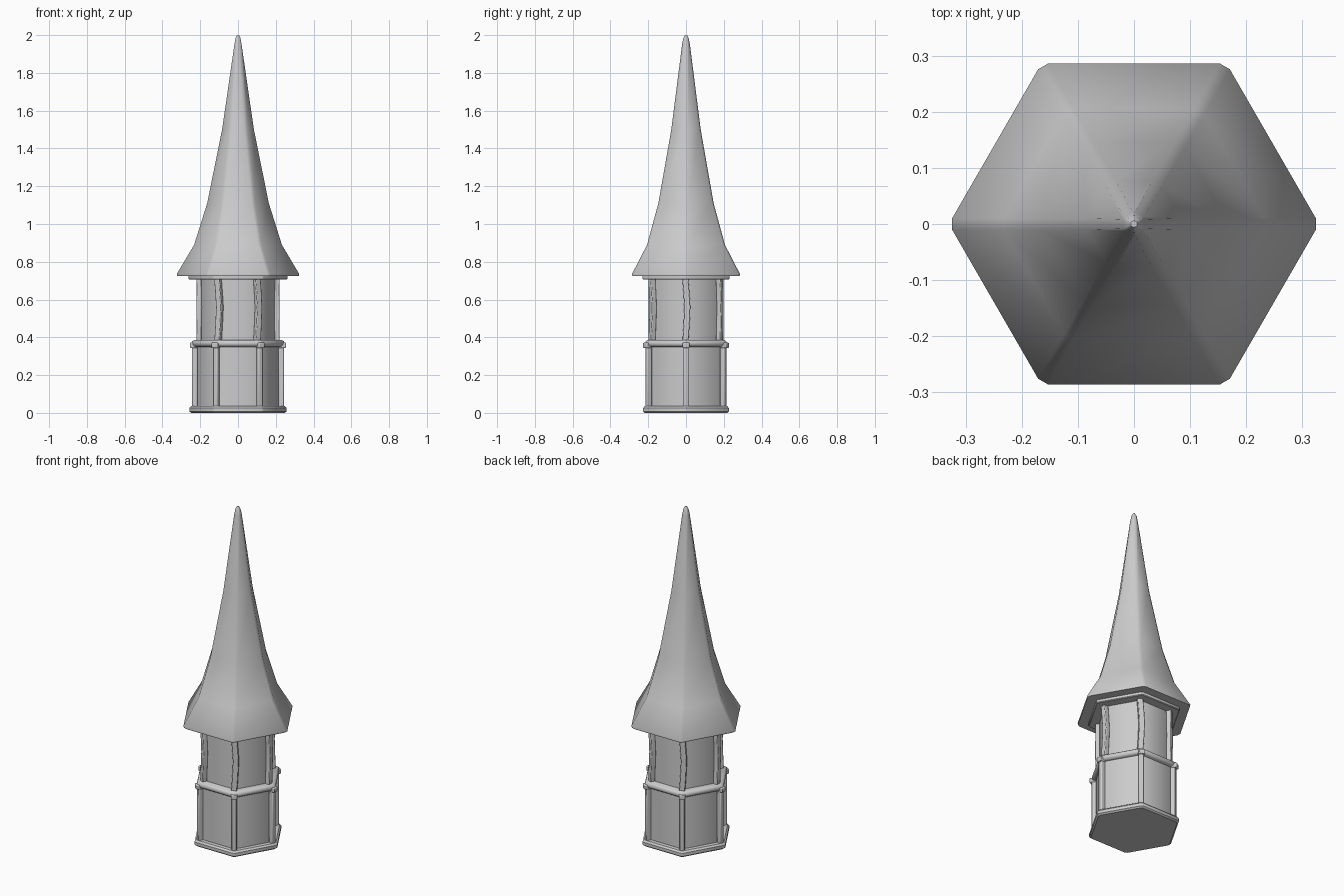
import bpy, bmesh
from math import cos, sin, pi
from mathutils import Vector

if "Cube" in bpy.data.objects:
    bpy.data.objects.remove(bpy.data.objects["Cube"])


def finish(bm, name, angle=0.6, bevel=0.0, segments=2):
    bmesh.ops.recalc_face_normals(bm, faces=bm.faces)
    mesh = bpy.data.meshes.new(name)
    bm.to_mesh(mesh)
    bm.free()
    ob = bpy.data.objects.new(name, mesh)
    bpy.context.collection.objects.link(ob)
    if bevel:
        mod = ob.modifiers.new("bevel", 'BEVEL')
        mod.width = bevel
        mod.segments = segments
    bpy.ops.object.select_all(action='DESELECT')
    ob.select_set(True)
    bpy.context.view_layer.objects.active = ob
    bpy.ops.object.shade_smooth_by_angle(angle=angle)
    return ob


def skin(bm, loops):
    """Join equal-length loops of points into a capped tube."""
    rings = [[bm.verts.new(p) for p in loop] for loop in loops]
    n = len(rings[0])
    for a, b in zip(rings, rings[1:]):
        for i in range(n):
            j = (i + 1) % n
            bm.faces.new((a[i], a[j], b[j], b[i]))
    bm.faces.new(rings[0][::-1])
    bm.faces.new(rings[-1])


def hex_ring(r, z, cut):
    """Hexagon with corners on the x axis, each corner cut off by `cut`."""
    c = [Vector((r * cos(i * pi / 3), r * sin(i * pi / 3), z)) for i in range(6)]
    f = min(cut / r, 0.4)
    pts = []
    for i in range(6):
        pts += [c[i].lerp(c[i - 1], f), c[i].lerp(c[(i + 1) % 6], f)]
    return pts


def hex_loft(name, profile, cut, angle=0.6):
    bm = bmesh.new()
    skin(bm, [hex_ring(r, z, cut) for r, z in profile])
    return finish(bm, name, angle)


def post_set(name, stations, half_w, half_d, bevel):
    """Six corner posts; stations are (radius, sideways sway, z)."""
    bm = bmesh.new()
    for k in range(6):
        out = Vector((cos(k * pi / 3), sin(k * pi / 3), 0))
        side = Vector((-out.y, out.x, 0))
        skin(bm, [[out * (r + u * half_d) + side * (s + v * half_w) + Vector((0, 0, z))
                   for u, v in ((-1, -1), (1, -1), (1, 1), (-1, 1))]
                  for r, s, z in stations])
    return finish(bm, name, 0.6, bevel)


# Base slab with rounded rim
hex_loft("base_slab", [(0.252, 0.0), (0.262, 0.008), (0.262, 0.026), (0.252, 0.036)], 0.008)

# Lower and upper walls
hex_loft("lower_wall", [(0.224, 0.03), (0.224, 0.37)], 0.02, 1.2)
hex_loft("upper_wall", [(0.204, 0.36), (0.204, 0.715)], 0.02, 1.2)

# Belt rail between storeys
hex_loft("belt_rail", [(0.236, 0.35), (0.247, 0.357), (0.25, 0.368),
                       (0.246, 0.379), (0.235, 0.386)], 0.006, 1.0)

# Straight lower posts, gently bent upper posts
post_set("lower_posts", [(0.229, 0, 0.03), (0.229, 0, 0.355)], 0.014, 0.014, 0.005)
post_set("upper_posts", [(0.207, -0.003, 0.375), (0.206, 0.003, 0.47), (0.205, 0.007, 0.56),
                         (0.206, 0.002, 0.64), (0.207, -0.004, 0.712)], 0.016, 0.014, 0.004)

# Beam ends poking out below the belt
post_set("beam_ends", [(0.235, 0, 0.343), (0.235, 0, 0.372)], 0.018, 0.019, 0.005)

# Plate under the eaves
hex_loft("eaves_plate", [(0.262, 0.706), (0.266, 0.71), (0.266, 0.735)], 0.006)

# Tall flared spire roof
hex_loft("spire_roof", [(0.328, 0.725), (0.33, 0.735), (0.238, 0.89), (0.169, 1.11),
                        (0.09, 1.5), (0.024, 1.95), (0.017, 1.983), (0.007, 2.0)], 0.0116, 0.65)
